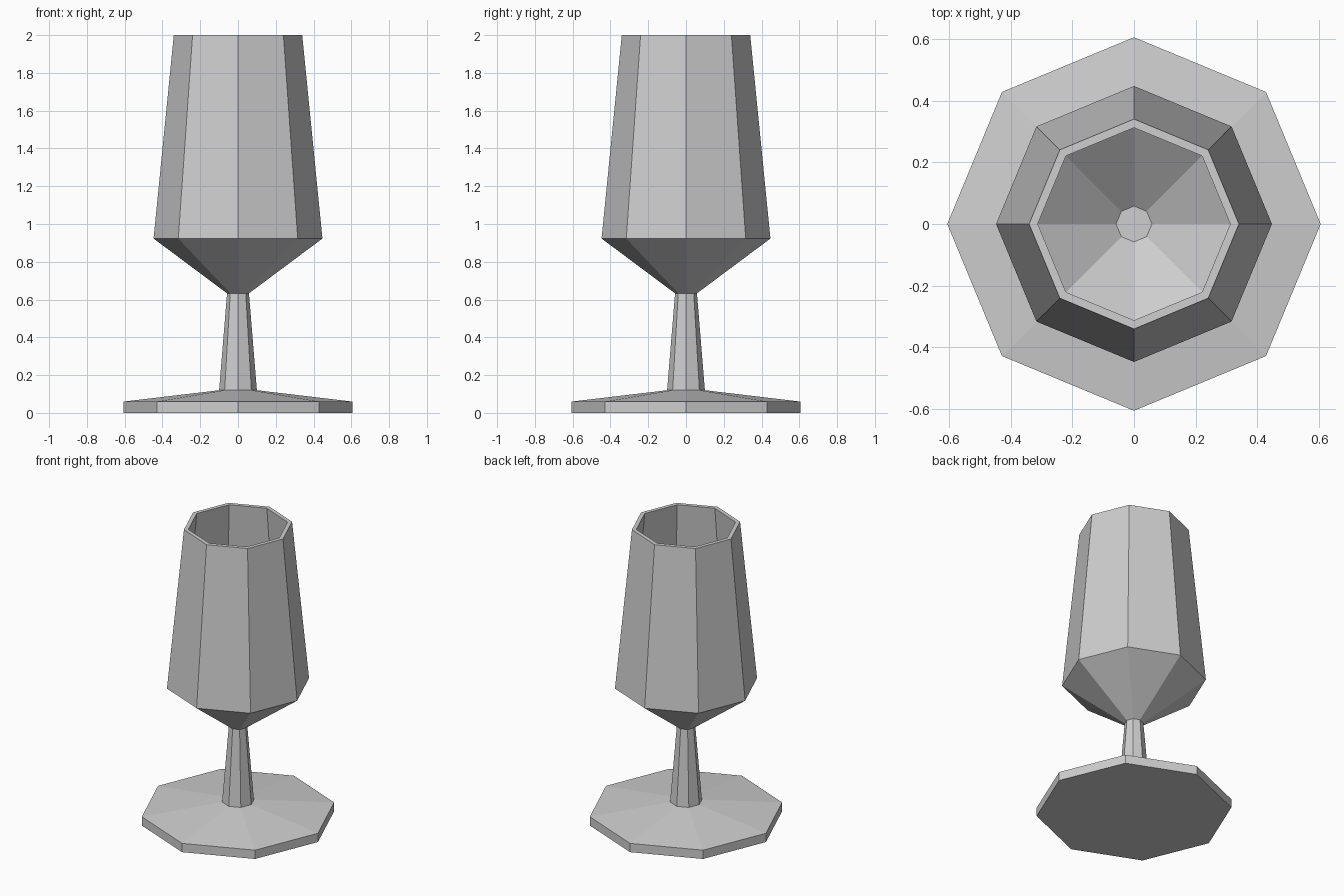
import bpy
import bmesh
from math import cos, sin, tau

SIDES = 8

default = bpy.data.objects.get("Cube")
if default:
    bpy.data.objects.remove(default, do_unlink=True)

# Single plain grey
grey = bpy.data.materials.new("pale_grey")
grey.use_nodes = True
colour = (0.62, 0.62, 0.62, 1)
grey.diffuse_color = colour
grey.node_tree.nodes["Principled BSDF"].inputs["Base Color"].default_value = colour


def lathe(name, profile, cap_first=False, cap_last=False):
    """Turn (radius, height) points, listed bottom to top outside, into a faceted part."""
    bm = bmesh.new()
    rings = [[bm.verts.new((r * cos(tau * i / SIDES), r * sin(tau * i / SIDES), z))
              for i in range(SIDES)] for r, z in profile]
    for low, high in zip(rings, rings[1:]):
        for i in range(SIDES):
            j = (i + 1) % SIDES
            bm.faces.new((low[i], low[j], high[j], high[i]))
    if cap_first:
        bm.faces.new(rings[0][::-1])
    if cap_last:
        bm.faces.new(rings[-1])
    mesh = bpy.data.meshes.new(name)
    bm.to_mesh(mesh)
    bm.free()
    mesh.materials.append(grey)
    obj = bpy.data.objects.new(name, mesh)
    bpy.context.collection.objects.link(obj)
    return obj


# Foot: flat disc with a shallow sloping top
lathe("foot", [(0.605, 0), (0.605, 0.06), (0.1, 0.12)], cap_first=True)

# Stem: tapers up to the bowl
lathe("stem", [(0.1, 0.12), (0.058, 0.633)])

# Bowl: outer wall, rim, then inner wall down to a small flat floor
lathe("bowl", [(0.058, 0.633), (0.447, 0.923), (0.34, 2.0),
               (0.312, 2.0), (0.417, 0.935), (0.058, 0.667)], cap_last=True)
